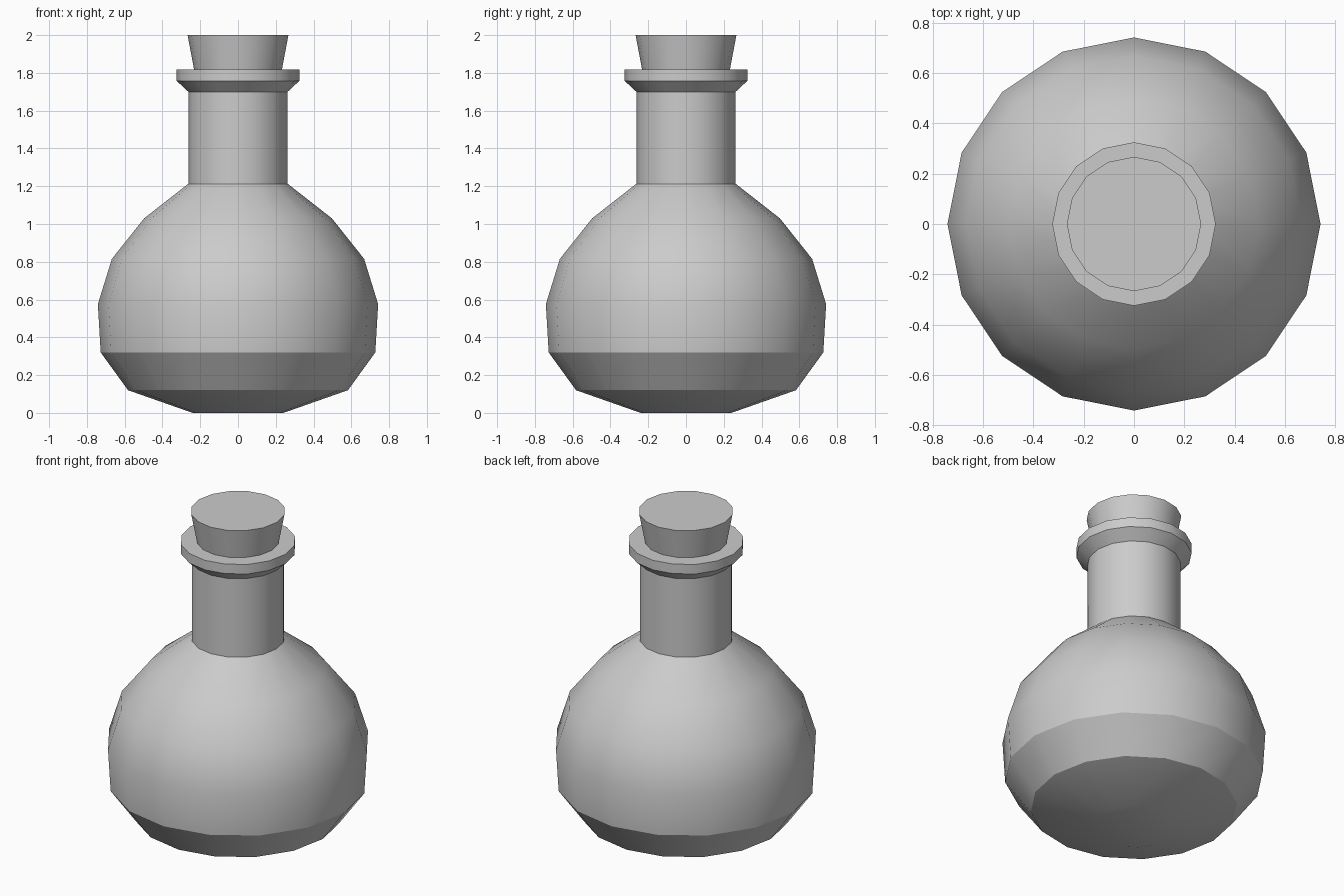
import bpy, bmesh, math

if "Cube" in bpy.data.objects:
    bpy.data.objects.remove(bpy.data.objects["Cube"])

SIDES = 16


def lathe(name, profile):
    """Spin an (radius, height) profile around z and cap both ends."""
    bm = bmesh.new()
    rings = []
    for r, z in profile:
        rings.append([bm.verts.new((r * math.cos(2 * math.pi * i / SIDES),
                                    r * math.sin(2 * math.pi * i / SIDES), z))
                      for i in range(SIDES)])
    for low, high in zip(rings, rings[1:]):
        for i in range(SIDES):
            j = (i + 1) % SIDES
            bm.faces.new((low[i], low[j], high[j], high[i]))
    bm.faces.new(rings[0][::-1])
    bm.faces.new(rings[-1])
    mesh = bpy.data.meshes.new(name)
    bm.to_mesh(mesh)
    bm.free()
    obj = bpy.data.objects.new(name, mesh)
    bpy.context.collection.objects.link(obj)
    bpy.ops.object.select_all(action='DESELECT')
    obj.select_set(True)
    bpy.context.view_layer.objects.active = obj
    bpy.ops.object.shade_smooth_by_angle(angle=math.radians(30))
    return obj


# Round flask with straight neck and flared lip
lathe("bottle", [(0.24, 0.0), (0.582, 0.12), (0.727, 0.32), (0.742, 0.575),
                 (0.668, 0.815), (0.497, 1.03), (0.263, 1.213),
                 (0.263, 1.70), (0.325, 1.758), (0.325, 1.817)])

# Tapered cork seated on the lip
lathe("stopper", [(0.232, 1.815), (0.267, 2.0)])
